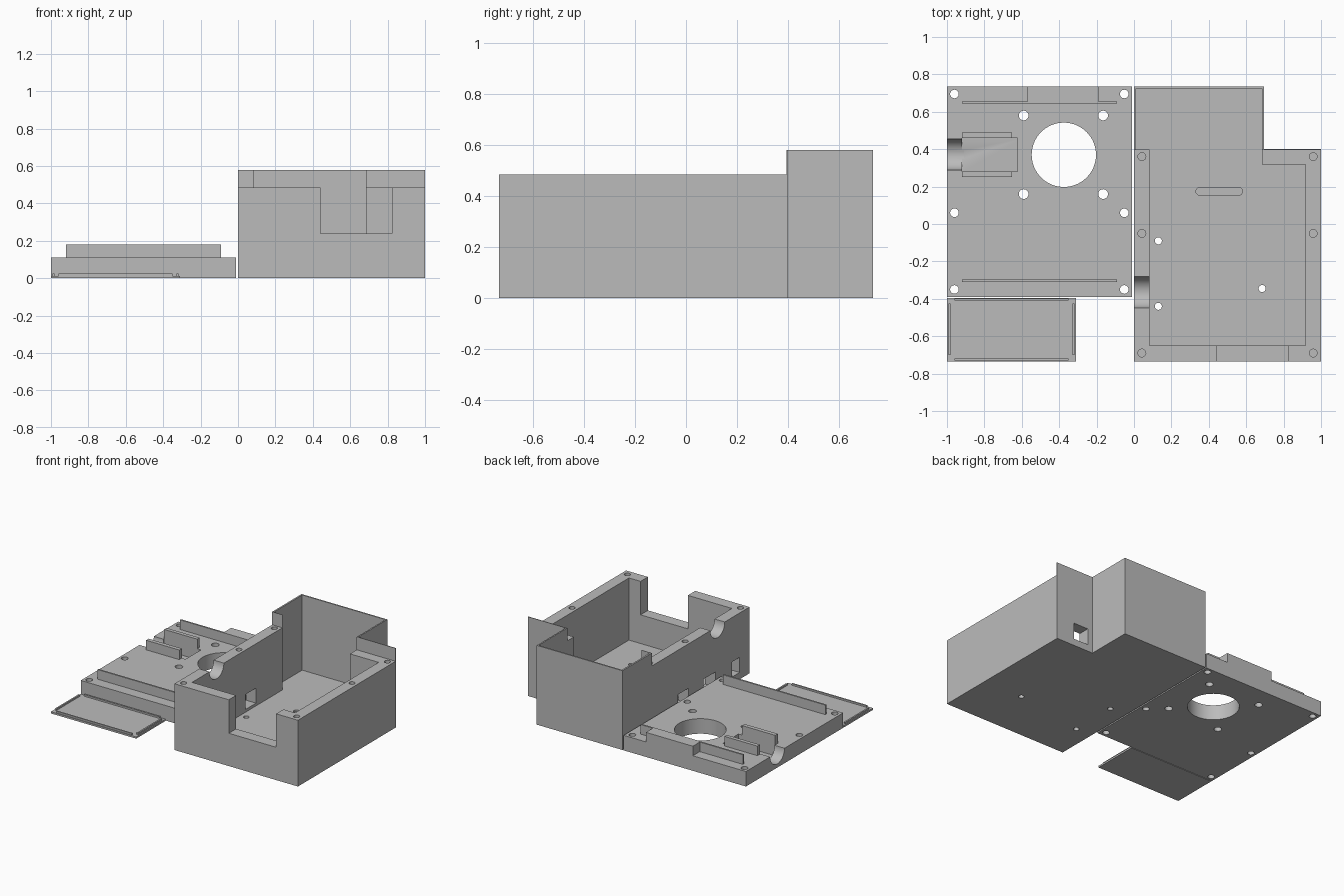
import bpy, bmesh, math

if "Cube" in bpy.data.objects:
    bpy.data.objects.remove(bpy.data.objects["Cube"])

grey = bpy.data.materials.new("plain grey")
grey.diffuse_color = (0.5, 0.5, 0.5, 1)
grey.use_nodes = True
grey.node_tree.nodes["Principled BSDF"].inputs["Base Color"].default_value = grey.diffuse_color


def prism(name, pts, z0, z1):
    """Extrude a flat outline from z0 to z1."""
    bm = bmesh.new()
    face = bm.faces.new([bm.verts.new((x, y, z0)) for x, y in pts])
    new = bmesh.ops.extrude_face_region(bm, geom=[face])["geom"]
    for v in new:
        if isinstance(v, bmesh.types.BMVert):
            v.co.z = z1
    bmesh.ops.recalc_face_normals(bm, faces=bm.faces)
    me = bpy.data.meshes.new(name)
    bm.to_mesh(me)
    bm.free()
    me.materials.append(grey)
    ob = bpy.data.objects.new(name, me)
    bpy.context.collection.objects.link(ob)
    return ob


def box(name, x0, x1, y0, y1, z0, z1):
    return prism(name, [(x0, y0), (x1, y0), (x1, y1), (x0, y1)], z0, z1)


def circle(x, y, r, n):
    return [(x + r * math.cos(2 * math.pi * i / n),
             y + r * math.sin(2 * math.pi * i / n)) for i in range(n)]


def hole(x, y, r, z0, z1, n=24):
    return prism("cutter", circle(x, y, r, n), z0, z1)


def trough(x0, x1, y, z, r):
    """Cylinder lying along x."""
    ob = prism("cutter", circle(0, 0, r, 48), x0, x1)
    for v in ob.data.vertices:
        a, b, c = v.co
        v.co = (c, y + a, z + b)
    return ob


def cut(target, cutters):
    """Subtract every cutter, then remove it."""
    for c in cutters:
        mod = target.modifiers.new("cut", 'BOOLEAN')
        mod.operation, mod.solver, mod.object = 'DIFFERENCE', 'EXACT', c
        bpy.context.view_layer.update()
        dg = bpy.context.evaluated_depsgraph_get()
        me = bpy.data.meshes.new_from_object(target.evaluated_get(dg))
        target.modifiers.clear()
        target.data = me
        bpy.data.objects.remove(c)


def smooth(ob):
    bpy.ops.object.select_all(action='DESELECT')
    ob.select_set(True)
    bpy.context.view_layer.objects.active = ob
    bpy.ops.object.shade_smooth_by_angle(angle=math.radians(30))


# Case: L-shaped tub with a taller thin-walled rear bay
FLOOR, RIM, TALL = 0.03, 0.485, 0.58
case = prism("case_body", [(0, -.735), (1, -.735), (1, .4), (.695, .4),
                           (.695, .735), (0, .735)], 0, TALL)
cavity = prism("cutter", [(.083, -.65), (.917, -.65), (.917, .317), (.685, .317),
                          (.685, .725), (.012, .725), (.012, .397), (.083, .397)],
               FLOOR, 1)
cut(case, [box("cutter", -.1, 1.1, -.8, .395, RIM, 1), cavity])
# Front notch, cable trough, wall windows
cut(case, [box("cutter", .44, .823, -.8, -.6, .24, 1),
           trough(-.1, .12, -.365, RIM, .083),
           box("cutter", .735, .855, .25, .5, .05, .17)])
cut(case, [box("cutter", -.1, .12, a, b, .05, .16)
           for a, b in ((-.03, .09), (-.34, -.2), (-.62, -.53))])
# Rim screw holes, floor holes, rounded floor groove
cut(case, [hole(x, y, .021, .33, 1) for x in (.042, .958) for y in (.36, -.05, -.69)])
cut(case, [hole(x, y, .019, -.1, .1) for x, y in ((.13, -.09), (.13, -.44), (.685, -.345))])
arc = [math.radians(-90 + 15 * i) for i in range(13)]
slot = [(.56 + .021 * math.cos(a), .175 + .021 * math.sin(a)) for a in arc]
slot += [(.352 - .021 * math.cos(a), .175 - .021 * math.sin(a)) for a in arc]
cut(case, [prism("cutter", slot, FLOOR - .012, .1)])
smooth(case)

# Lid plate with fan opening, screw holes and socket pocket
TOP, RAIL = 0.11, 0.18
lid = box("lid_plate", -1, -.01, -.39, .735, 0, TOP)
cut(lid, [hole(-.375, .37, .172, -.1, .3, 64)])
cut(lid, [hole(x, y, .026, -.1, .3) for x in (-.59, -.165) for y in (.58, .16)])
cut(lid, [hole(x, y, .023, -.1, .3) for x in (-.96, -.052) for y in (.695, .06, -.35)])
cut(lid, [box("cutter", -.92, -.595, .282, .46, .03, .3),
          trough(-1.1, -.91, .372, TOP, .083)])
smooth(lid)

# Lid rails, notch filler and socket clips
box("lid_front_rail", -.92, -.09, -.31, -.298, TOP, RAIL)
box("lid_back_rail", -.92, -.09, .643, .655, TOP, RAIL)
box("notch_filler", -.57, -.19, .655, .735, TOP, RAIL)
box("socket_clip_front", -.92, -.652, .252, .282, TOP, RAIL)
box("socket_clip_back", -.92, -.652, .46, .488, TOP, RAIL)
box("socket_stop", -.622, -.595, .282, .46, .03, TOP)

# Small cover panel with low ribs
THIN, RIB = 0.013, 0.025
box("cover_panel", -1, -.31, -.735, -.395, 0, THIN)
for i, y in enumerate((-.73, -.41)):
    box(f"cover_long_rib_{i}", -.96, -.35, y, y + .011, THIN, RIB)
for i, x in enumerate((-.992, -.33)):
    box(f"cover_short_rib_{i}", x, x + .011, -.7, -.425, THIN, RIB)
